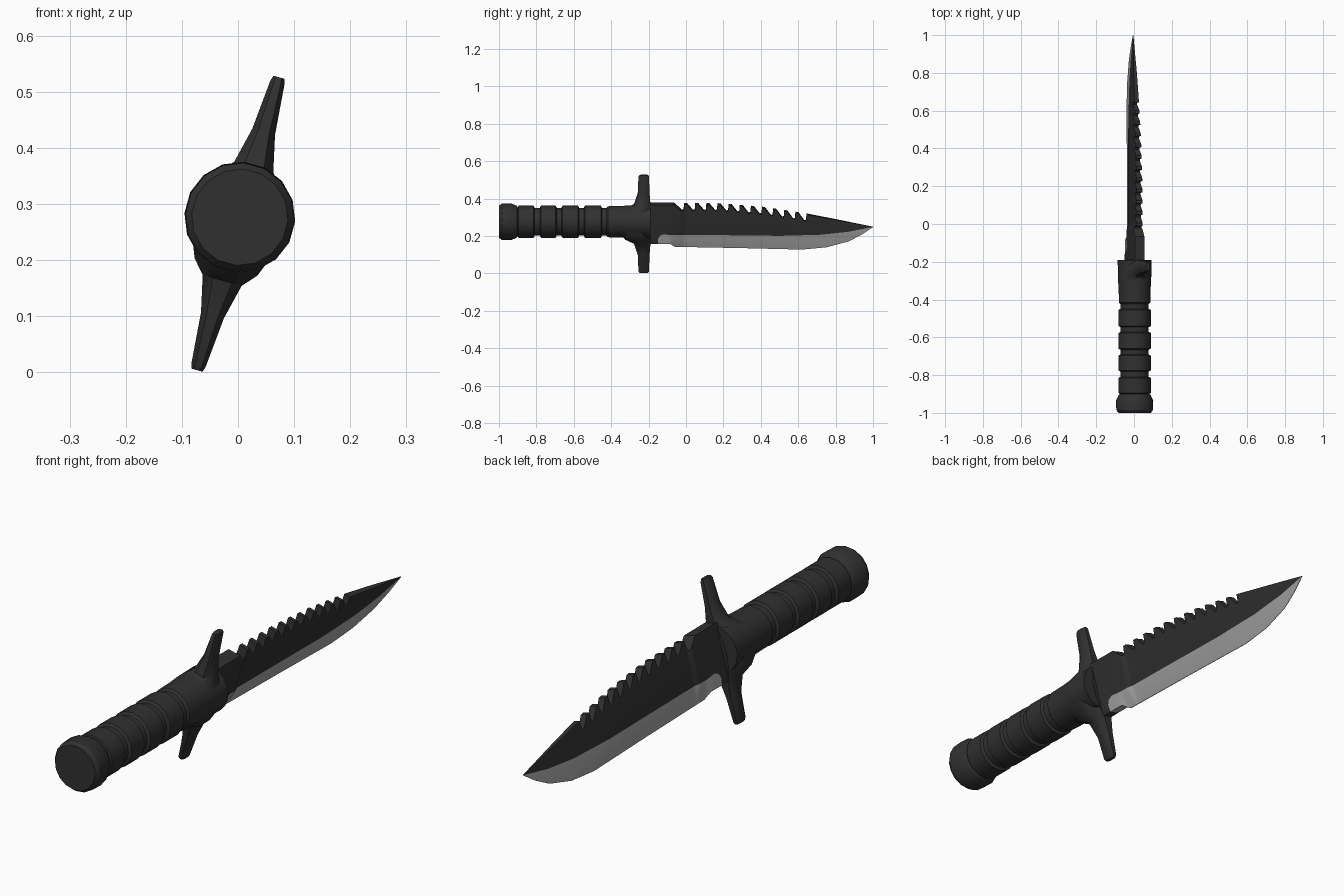
import bpy, bmesh, math
from mathutils import Matrix

if "Cube" in bpy.data.objects:
    bpy.data.objects.remove(bpy.data.objects["Cube"])

TILT = Matrix.Translation((0, 0, 0.265)) @ Matrix.Rotation(math.radians(15.6), 4, 'Y')
COS = math.cos(math.radians(15.6))


def material(name, c):
    m = bpy.data.materials.new(name)
    m.diffuse_color = (c, c, c, 1)
    m.use_nodes = True
    m.node_tree.nodes["Principled BSDF"].inputs["Base Color"].default_value = m.diffuse_color
    return m


BLACK = material("matte_black", 0.03)
STEEL = material("ground_steel", 0.38)


def interp(table, y):
    """Piecewise linear lookup in a list of (y, value)."""
    if y <= table[0][0]:
        return table[0][1]
    for (a, va), (b, vb) in zip(table, table[1:]):
        if y <= b:
            return va + (vb - va) * (y - a) / (b - a)
    return table[-1][1]


def loft(name, rings, mats, rule=None, angle=30):
    """Skin closed rings of points, cap both ends; rule(ring, side) picks the material."""
    bm = bmesh.new()
    vs = [[bm.verts.new(p) for p in r] for r in rings]
    n = len(rings[0])
    for i in range(len(vs) - 1):
        for j in range(n):
            k = (j + 1) % n
            f = bm.faces.new((vs[i][j], vs[i][k], vs[i + 1][k], vs[i + 1][j]))
            if rule:
                f.material_index = rule(i, j)
    bm.faces.new(vs[0])
    bm.faces.new(vs[-1])
    bmesh.ops.recalc_face_normals(bm, faces=bm.faces[:])
    bm.transform(TILT)
    me = bpy.data.meshes.new(name)
    bm.to_mesh(me)
    bm.free()
    for m in mats:
        me.materials.append(m)
    ob = bpy.data.objects.new(name, me)
    bpy.context.collection.objects.link(ob)
    bpy.ops.object.select_all(action='DESELECT')
    bpy.context.view_layer.objects.active = ob
    ob.select_set(True)
    bpy.ops.object.shade_smooth_by_angle(angle=math.radians(angle))
    return ob


def turned(name, profile, sides=16):
    """Round part along y from (y, radius) pairs."""
    rings = [[(r * math.cos(2 * math.pi * (j + .5) / sides), y,
               0.012 + r * math.sin(2 * math.pi * (j + .5) / sides))
              for j in range(sides)] for y, r in profile]
    return loft(name, rings, [BLACK])


# Pommel
turned("pommel", [(-1, .086), (-.985, .097), (-.935, .099), (-.905, .085), (-.895, .07)])

# Grip with raised bands
grip = [(-.91, .074)]
for a, b in [(-.895, -.815), (-.775, -.697), (-.66, -.577), (-.54, -.455)]:
    grip += [(a - .006, .075), (a, .086), (b, .086), (b + .006, .075)]
grip += [(-.424, .075), (-.416, .083), (-.34, .085), (-.30, .088), (-.19, .09)]
turned("grip", grip)

# Cross guard: arms flare from the collar, mirrored up and down
arm = [(.03, -.36, -.189, .078), (.08, -.325, -.189, .058), (.105, -.278, -.19, .036),
       (.17, -.258, -.195, .021), (.262, -.254, -.198, .013), (.271, -.248, -.203, .010)]
levels = [(-h, a, b, w) for h, a, b, w in reversed(arm)] + arm
rings = []
for h, a, b, w in levels:
    c, d = w * .5, (b - a) * .25
    rings.append([(-w, a + d, h), (-c, a, h), (c, a, h), (w, a + d, h),
                  (w, b - d, h), (c, b, h), (-c, b, h), (-w, b - d, h)])
loft("cross_guard", rings, [BLACK], angle=40)

# Blade outlines, as (y, z) seen from the side
crest = [(-.2, .373), (.2, .371), (.42, .352), (.645, .318), (1, .25)]
spine = [(-.2, .373), (-.065, .373)]
for i in range(12):                      # saw teeth
    y = -.01 + .0595 * i
    top = interp(crest, y)
    spine += [(y - .012, top - .036), (y - .003, top - .033), (y, top)]
    if i < 11:
        spine += [(y + .016, interp(crest, y + .016))]
spine += [(1, .25)]
edge = [(-.2, .163), (-.085, .163), (-.06, .143), (.3, .136), (.62, .128), (.75, .14),
        (.87, .172), (.94, .208), (1, .248)]
grind = [(-.2, .19), (-.15, .19), (-.14, .208), (-.12, .216), (-.08, .212), (.2, .209), (.5, .205),
         (.72, .21), (.87, .225), (1, .249)]
half_edge = [(-.2, .022), (-.085, .02), (-.06, .002), (1, .001)]
half_body = [(-.2, .026), (-.03, .025), (-.01, .017), (.55, .014), (.8, .009), (1, .001)]

ys = sorted({round(y, 4) for t in (spine, edge, grind, half_body) for y, _ in t})
rings = []
for y in ys:
    e, g, s = [(interp(t, y) - .265) / COS for t in (edge, grind, spine)]
    te, tb = interp(half_edge, y), interp(half_body, y)
    te = min(te, tb)
    rings.append([(te, y, e), (tb, y, g), (tb, y, s), (-tb, y, s), (-tb, y, g), (-te, y, e)])
# The ground bevel below the grind line is bare steel
loft("blade", rings, [BLACK, STEEL],
     lambda i, j: 1 if j in (0, 4, 5) and ys[i] >= -.151 else 0, angle=20)
